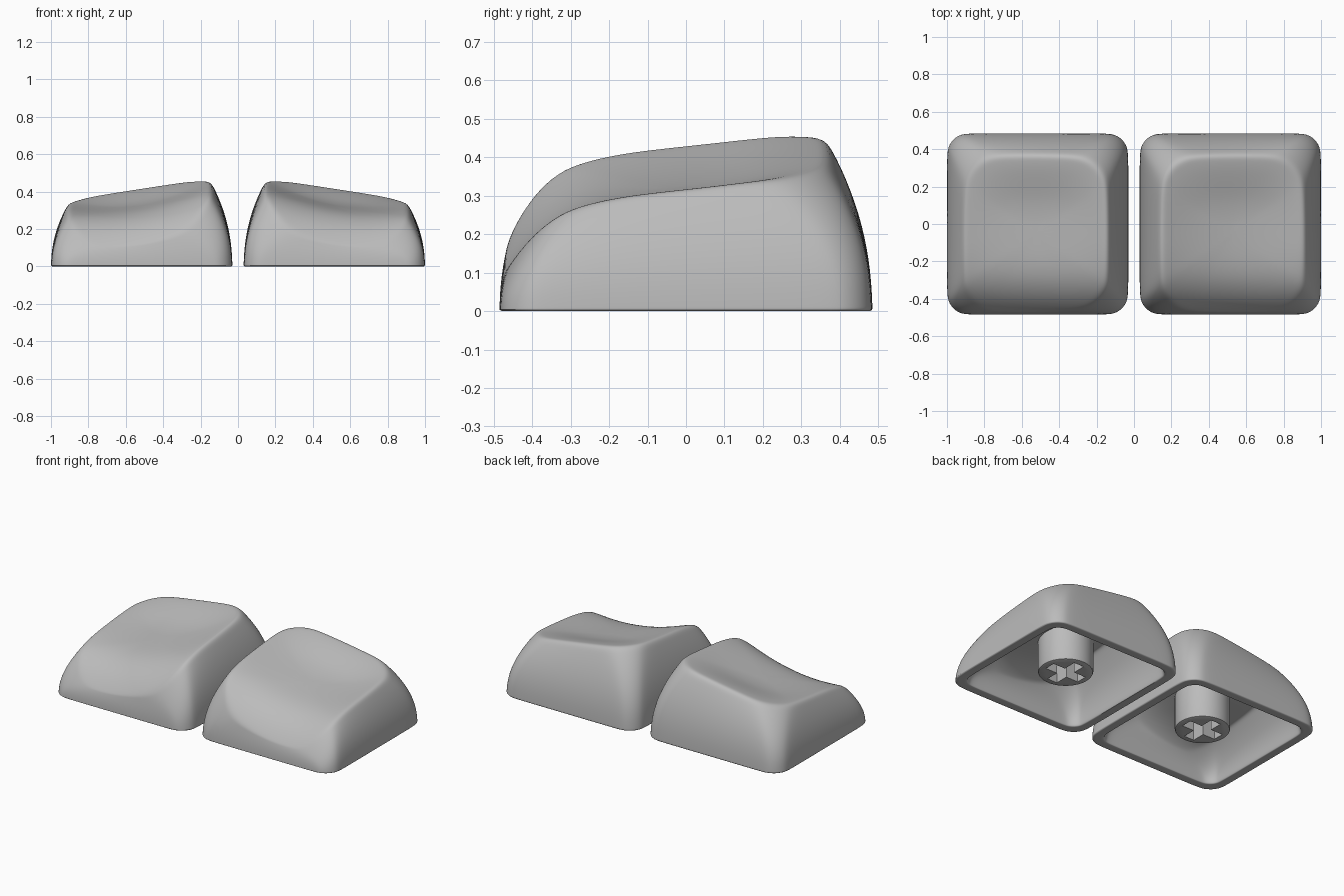
import bpy, bmesh, math

cube = bpy.data.objects.get("Cube")
if cube:
    bpy.data.objects.remove(cube)

grey = bpy.data.materials.new("matte_grey")
grey.use_nodes = True
colour = (0.5, 0.5, 0.5, 1)
grey.diffuse_color = colour
grey.node_tree.nodes["Principled BSDF"].inputs["Base Color"].default_value = colour

CENTRE_X = 0.515
HALF = 0.485


def dish_height(x, y):
    """Height of the sculpted top, higher towards the inner side and the back."""
    u = max(-1, min(1, (x - 0.01) / 0.37))
    front = max(0, (-0.1 - y) / 0.36) ** 3.5
    back = max(0, min(1, (y - 0.05) / 0.31))
    fade = 1 - back * back * (3 - 2 * back)
    tilt = 0.0575 * (1 - u)
    return 0.318 + 0.11 * y + tilt - 0.14 * front - 0.05 * (1 - u * u) * fade


def outline(a, b, r, cx=0, cy=0, bulge=0):
    """Rounded rectangle with evenly split sides and gently bowed edges."""
    pts = []
    corners = [(1, 1), (-1, 1), (-1, -1), (1, -1)]
    for i, (sx, sy) in enumerate(corners):
        for k in range(5):
            ang = math.radians(90 * i + 22.5 * k)
            pts.append((sx * (a - r) + r * math.cos(ang),
                        sy * (b - r) + r * math.sin(ang)))
        nx, ny = corners[(i + 1) % 4]
        ang = math.radians(90 * (i + 1))
        end = (nx * (a - r) + r * math.cos(ang), ny * (b - r) + r * math.sin(ang))
        start = pts[-1]
        for f in (0.25, 0.5, 0.75):
            pts.append(tuple(s + (e - s) * f for s, e in zip(start, end)))
    return [(cx + x * (1 - bulge * (y / b) ** 2), cy + y * (1 - bulge * (x / a) ** 2))
            for x, y in pts]


def wall(base, top, steps, drop):
    """Rings that rise from the base and curve inwards to the rim."""
    rings = []
    for t in steps:
        s = t ** 2.2
        rings.append([(bx + (tx - bx) * s, by + (ty - by) * s,
                       t * (dish_height(tx, ty) - drop))
                      for (bx, by), (tx, ty) in zip(base, top)])
    return rings


def cover(top, cx, cy, drop):
    """Rings that close the top towards its middle."""
    rings = []
    for k in (0.92, 0.8, 0.62, 0.42, 0.2):
        ring = [(cx + (x - cx) * k, cy + (y - cy) * k) for x, y in top]
        rings.append([(x, y, dish_height(x, y) - drop) for x, y in ring])
    return rings


def finish(bm, name, side):
    for v in bm.verts:
        v.co.x = side * (v.co.x + CENTRE_X)
    bmesh.ops.recalc_face_normals(bm, faces=bm.faces)
    mesh = bpy.data.meshes.new(name)
    bm.to_mesh(mesh)
    bm.free()
    mesh.materials.append(grey)
    ob = bpy.data.objects.new(name, mesh)
    bpy.context.collection.objects.link(ob)
    return ob


def select(ob):
    bpy.ops.object.select_all(action='DESELECT')
    ob.select_set(True)
    bpy.context.view_layer.objects.active = ob


def build_shell(name, side):
    cx, cy = 0.01, -0.05
    steps = (0.025, 0.2, 0.4, 0.6, 0.78, 0.91, 1)
    base = outline(HALF, HALF, 0.11)
    top = outline(0.385, 0.42, 0.17, cx, cy, 0.035)
    inner_base = outline(0.425, 0.425, 0.08)
    inner_top = outline(0.30, 0.33, 0.13, cx, cy, 0.03)
    lip = outline(HALF - 0.006, HALF - 0.006, 0.105)
    inner_lip = outline(0.43, 0.43, 0.08)

    # Inside from the ceiling down, across the bottom edge, then up the outside
    inside = wall(inner_base, inner_top, steps, 0.075) + cover(inner_top, cx, cy, 0.075)
    rings = inside[::-1]
    for flat in (inner_lip, lip):
        rings.append([(x, y, 0) for x, y in flat])
    rings += [[(x, y, 0.004) for x, y in base]]
    rings += wall(base, top, steps, 0) + cover(top, cx, cy, 0)

    bm = bmesh.new()
    loops = [[bm.verts.new(p) for p in ring] for ring in rings]
    n = len(base)
    for lo, hi in zip(loops, loops[1:]):
        for i in range(n):
            j = (i + 1) % n
            bm.faces.new((lo[i], lo[j], hi[j], hi[i]))
    for loop, drop in ((loops[0], 0.075), (loops[-1], 0)):
        mid = bm.verts.new((cx, cy, dish_height(cx, cy) - drop))
        for i in range(n):
            bm.faces.new((loop[i], loop[(i + 1) % n], mid))
    # Keep the bottom edge crisp
    crease = bm.edges.layers.float.new("crease_edge")
    for e in bm.edges:
        if all(v.co.z < 0.001 for v in e.verts):
            e[crease] = 0.8

    ob = finish(bm, name, side)
    sub = ob.modifiers.new("smooth_form", 'SUBSURF')
    sub.levels = sub.render_levels = 2
    select(ob)
    bpy.ops.object.modifier_apply(modifier=sub.name)
    bpy.ops.object.shade_smooth_by_angle(angle=math.radians(40))


def build_stem(name, side):
    # Round post with a softened lower edge
    bm = bmesh.new()
    bmesh.ops.create_cone(bm, cap_ends=True, segments=48, radius1=0.16,
                          radius2=0.16, depth=0.22)
    bmesh.ops.translate(bm, verts=bm.verts, vec=(0, 0, 0.14))
    low = [e for e in bm.edges if all(v.co.z < 0.05 for v in e.verts)]
    bmesh.ops.bevel(bm, geom=low, offset=0.012, segments=2, affect='EDGES', profile=0.5)
    stem = finish(bm, name, side)

    # Cross-shaped socket
    bm = bmesh.new()
    w, l = 0.035, 0.12
    quarter = [(w, w), (w, l), (-w, l)]
    pts = []
    for k in range(4):
        c, s = round(math.cos(k * math.pi / 2)), round(math.sin(k * math.pi / 2))
        pts += [(x * c - y * s, x * s + y * c) for x, y in quarter]
    face = bm.faces.new([bm.verts.new((x, y, -0.02)) for x, y in pts])
    ext = bmesh.ops.extrude_face_region(bm, geom=[face])
    up = [g for g in ext["geom"] if isinstance(g, bmesh.types.BMVert)]
    bmesh.ops.translate(bm, verts=up, vec=(0, 0, 0.2))
    cutter = finish(bm, name + "_socket_cutter", side)
    cutter.hide_render = True

    cut = stem.modifiers.new("socket", 'BOOLEAN')
    cut.operation = 'DIFFERENCE'
    cut.solver = 'EXACT'
    cut.object = cutter
    select(stem)
    bpy.ops.object.modifier_apply(modifier=cut.name)
    bpy.data.objects.remove(cutter)
    bpy.ops.object.shade_smooth_by_angle(angle=math.radians(35))


for label, side in (("left", 1), ("right", -1)):
    build_shell(label + "_cap_shell", side)
    build_stem(label + "_cap_stem", side)
